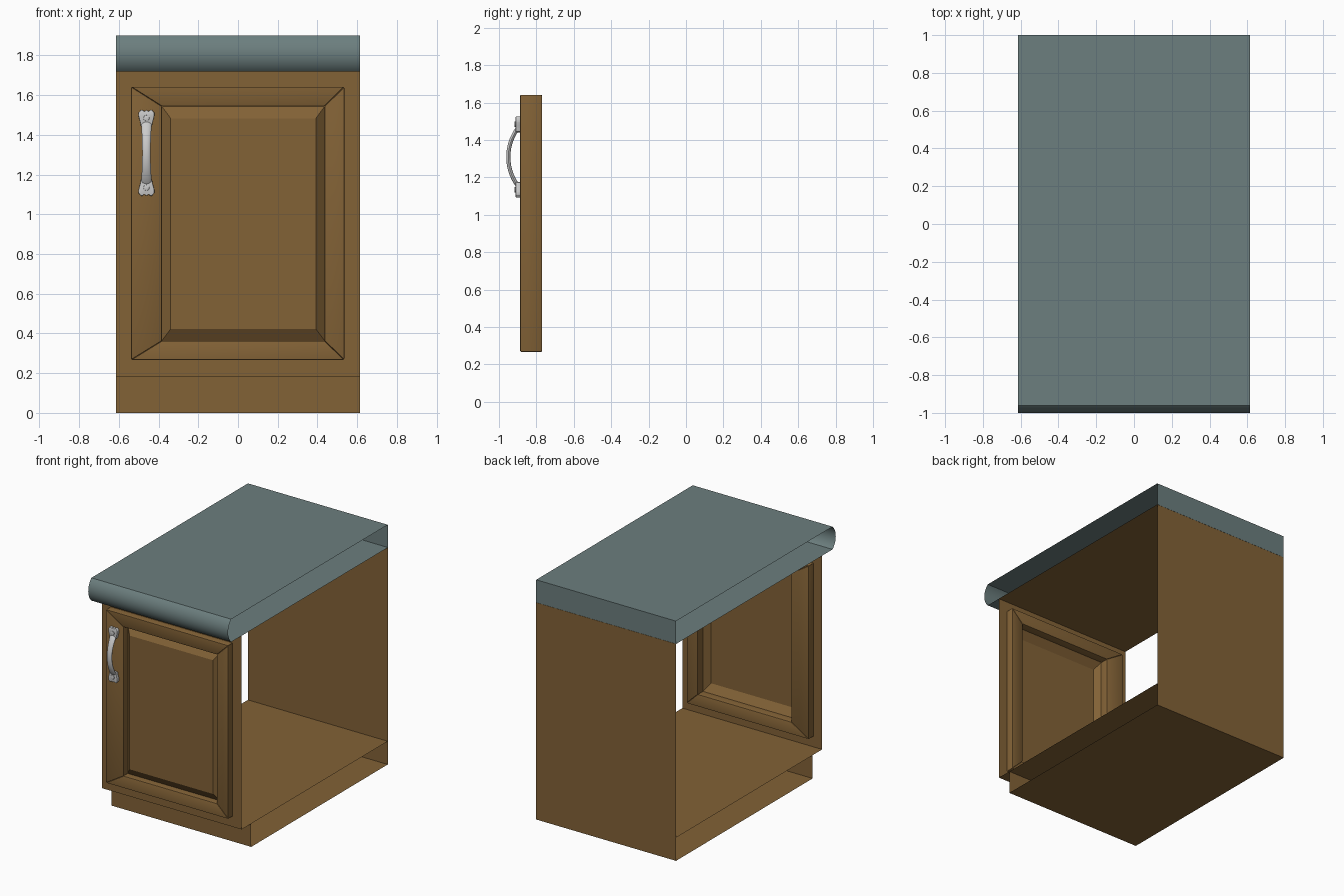
import bpy, bmesh, math
from mathutils import Vector

if "Cube" in bpy.data.objects:
    bpy.data.objects.remove(bpy.data.objects["Cube"])

HALF_W = 0.613                                  # half width of the cabinet
FACE_Y, BACK_Y, TOE_Y = -0.83, 1.0, -0.71
TOE_Z, BODY_Z, TOP_Z = 0.184, 1.72, 1.90
DOOR_F, DOOR_B = -0.887, -0.769                 # door front and back planes
OUT = (-0.538, 0.535, 0.267, 1.642)             # door outline: x0, x1, z0, z1
INN = (-0.382, 0.435, 0.363, 1.543)             # door panel opening
HX, HZ = -0.461, 1.309                          # handle centre


def material(name, rgb):
    m = bpy.data.materials.new(name)
    m.diffuse_color = (*rgb, 1)
    m.use_nodes = True
    m.node_tree.nodes["Principled BSDF"].inputs["Base Color"].default_value = m.diffuse_color
    return m


WOOD = material("wood", (0.225, 0.122, 0.037))
STONE = material("worktop", (0.15, 0.21, 0.21))


def make(name, bm, mat=None, smooth=None, recalc=True):
    if recalc:
        bmesh.ops.recalc_face_normals(bm, faces=bm.faces)
    me = bpy.data.meshes.new(name)
    bm.to_mesh(me)
    bm.free()
    ob = bpy.data.objects.new(name, me)
    bpy.context.collection.objects.link(ob)
    if mat:
        me.materials.append(mat)
    if smooth:
        bpy.ops.object.select_all(action='DESELECT')
        ob.select_set(True)
        bpy.context.view_layer.objects.active = ob
        bpy.ops.object.shade_smooth_by_angle(angle=math.radians(smooth))
    return ob


def sweep(name, profile, mat, closed=False, smooth=None):
    """Sheet swept across the width from a (y, z) profile, ends left open."""
    bm = bmesh.new()
    rows = [[bm.verts.new((x, y, z)) for y, z in profile] for x in (-HALF_W, HALF_W)]
    n = len(profile)
    for i in range(n if closed else n - 1):
        j = (i + 1) % n
        bm.faces.new((rows[0][i], rows[0][j], rows[1][j], rows[1][i]))
    return make(name, bm, mat, smooth)


def corners(r, y):
    x0, x1, z0, z1 = r
    return [(x0, y, z0), (x1, y, z0), (x1, y, z1), (x0, y, z1)]


def inset(r, dx, dz):
    return (r[0] + dx, r[1] - dx, r[2] + dz, r[3] - dz)


def ring(bm, a, b):
    """Four quads joining two rectangles."""
    a, b = [[bm.verts.new(p) for p in q] for q in (a, b)]
    for i in range(4):
        j = (i + 1) % 4
        bm.faces.new((a[i], a[j], b[j], b[i]))
    return b


def prism(name, outline, y0, y1, mat=None, bevel=0.0, segs=1, smooth=None):
    """Extrude an (x, z) outline from y0 to y1 and bevel it."""
    bm = bmesh.new()
    f = bm.faces.new([bm.verts.new((x, y0, z)) for x, z in outline])
    ext = bmesh.ops.extrude_face_region(bm, geom=[f])
    vs = [g for g in ext["geom"] if isinstance(g, bmesh.types.BMVert)]
    bmesh.ops.translate(bm, verts=vs, vec=(0, y1 - y0, 0))
    bmesh.ops.recalc_face_normals(bm, faces=bm.faces)
    if bevel:
        bmesh.ops.bevel(bm, geom=bm.edges[:], offset=bevel, segments=segs,
                        profile=0.5, affect='EDGES', clamp_overlap=True)
    return make(name, bm, mat, smooth)


# Carcass: open-sided shell of top, back and floor, and the toe box below
sweep("carcass", [(FACE_Y, BODY_Z - 0.001), (BACK_Y, BODY_Z - 0.001),
                  (BACK_Y, TOE_Z), (FACE_Y, TOE_Z)], WOOD)
sweep("toe_box", [(TOE_Y, TOE_Z), (TOE_Y, 0), (BACK_Y, 0), (BACK_Y, TOE_Z)], WOOD)

# Face frame with the door opening
bm = bmesh.new()
ring(bm, corners((-HALF_W, HALF_W, TOE_Z, BODY_Z), FACE_Y),
     corners(inset(INN, -0.04, -0.04), FACE_Y))
make("face_frame", bm, WOOD, recalc=False)

# Worktop with a rounded nose
R, CY, CZ = 0.1213, -0.8787, 1.81
nose = [(CY - R * math.cos(a), CZ + R * math.sin(a))
        for a in (math.radians(47.9) * (1 - i / 8) for i in range(17))]
sweep("worktop", nose + [(BACK_Y, BODY_Z), (BACK_Y, TOP_Z)], STONE, True, 30)

# Door frame: four mitred rails and stiles
o = [(p[0], p[2]) for p in corners(OUT, 0)]
n = [(p[0], p[2]) for p in corners(INN, 0)]
for i, name in enumerate(("bottom_rail", "right_stile", "top_rail", "left_stile")):
    j = (i + 1) % 4
    prism("door_" + name, [o[i], o[j], n[j], n[i]], DOOR_F, DOOR_B, WOOD, 0.006, 2, 30)

# Raised door panel, a single sheet
bm = bmesh.new()
b = ring(bm, corners(inset(INN, -0.005, -0.005), -0.83),
         corners(inset(INN, 0.043, 0.06), -0.874))
bm.faces.new(b)
make("door_panel", bm, WOOD, recalc=False)

# Handle grip: arched bar, flat oval section, narrow in the middle
bm = bmesh.new()
HALF, SAG, SIDES, RINGS = 0.172, 0.066, 16, 20
rad = (HALF ** 2 + SAG ** 2) / (2 * SAG)
amax = math.asin(HALF / rad)
cy = -0.950 + rad
rings = []
for k in range(RINGS + 1):
    t = 2 * k / RINGS - 1
    a = amax * t
    out = Vector((0, -math.cos(a), math.sin(a)))
    c = Vector((HX, cy, HZ)) + out * rad
    w = 0.021 + 0.009 * t * t
    rings.append([bm.verts.new(c + Vector((w * math.cos(u), 0, 0)) + out * 0.011 * math.sin(u))
                  for u in (math.tau * s / SIDES for s in range(SIDES))])
for r0, r1 in zip(rings, rings[1:]):
    for s in range(SIDES):
        q = (s + 1) % SIDES
        bm.faces.new((r0[s], r0[q], r1[q], r1[s]))
bm.faces.new(rings[0])
bm.faces.new(rings[-1])
make("handle_grip", bm, None, 40)

# Scalloped mounting plates and screw heads at both ends
half = [(0.007, 0.036), (0.013, 0.034), (0.019, 0.041), (0.029, 0.041), (0.034, 0.033),
        (0.040, 0.028), (0.040, 0.012), (0.036, -0.004), (0.031, -0.022), (0.028, -0.04)]
outline = half + [(0, -0.043)] + [(-x, z) for x, z in reversed(half)] + [(0, 0.042)]
for side, s in (("upper", 1), ("lower", -1)):
    zc = HZ + s * 0.175
    prism(f"handle_{side}_plate", [(HX + x, zc + s * z) for x, z in outline],
          -0.884, -0.911, None, 0.003, 2, 40)
    disc = [(HX + 0.015 * math.cos(math.tau * i / 16), zc + 0.015 * math.sin(math.tau * i / 16))
            for i in range(16)]
    prism(f"handle_{side}_screw", disc, -0.905, -0.917, None, 0.002, 2, 40)
